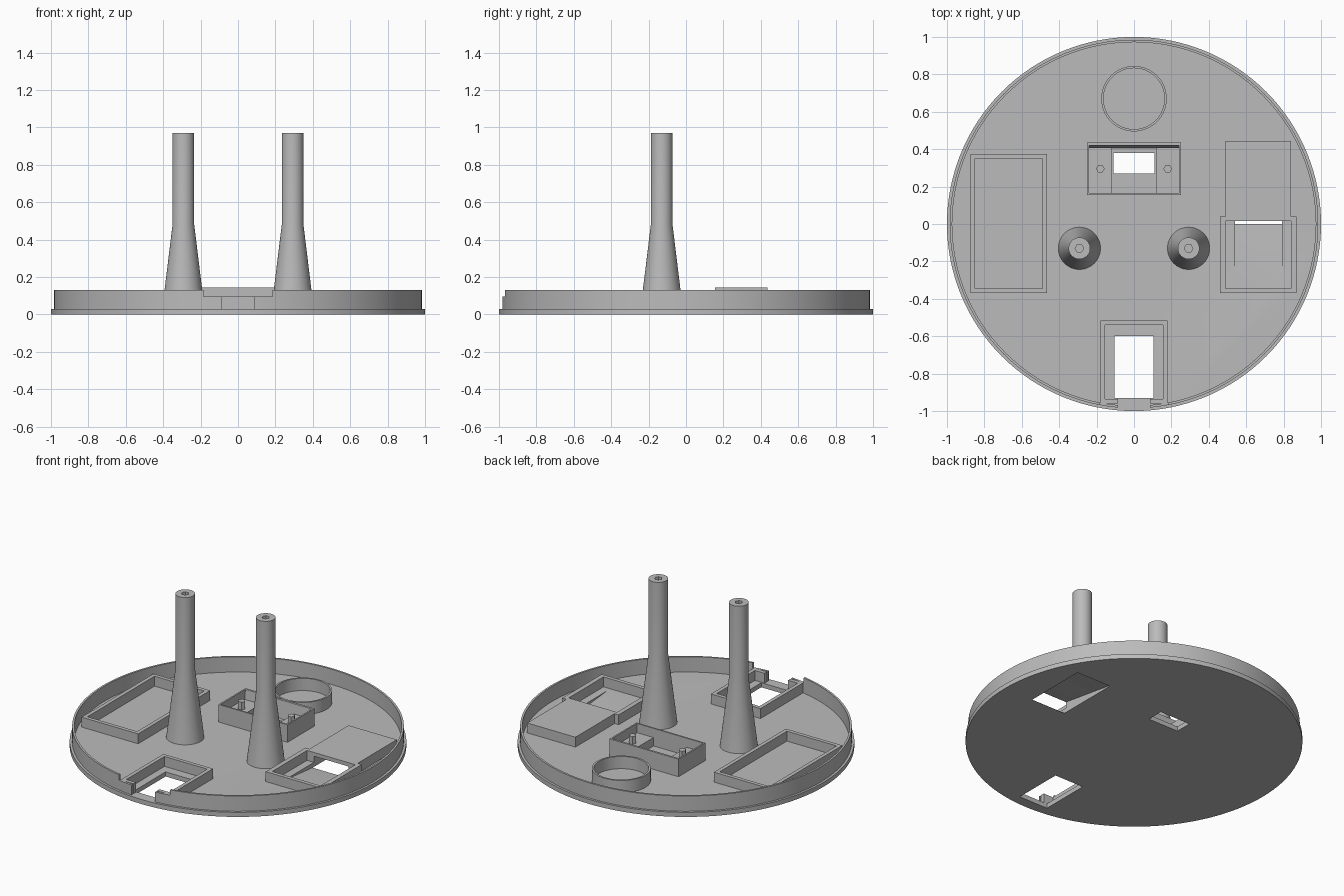
import bpy, bmesh, math

old = bpy.data.objects.get("Cube")
if old:
    bpy.data.objects.remove(old, do_unlink=True)

grey = bpy.data.materials.new("plain grey")
grey.use_nodes = True
colour = (0.5, 0.5, 0.5, 1)
grey.diffuse_color = colour
grey.node_tree.nodes["Principled BSDF"].inputs["Base Color"].default_value = colour

FLOOR, WALL_TOP, BOX_TOP, RIM_TOP = 0.03, 0.095, 0.145, 0.13


def finish(name, bm):
    bmesh.ops.recalc_face_normals(bm, faces=bm.faces[:])
    mesh = bpy.data.meshes.new(name)
    bm.to_mesh(mesh)
    bm.free()
    mesh.materials.append(grey)
    obj = bpy.data.objects.new(name, mesh)
    bpy.context.collection.objects.link(obj)
    return obj


def rect(x0, x1, y0, y1):
    return [(x0, y0), (x1, y0), (x1, y1), (x0, y1)]


def circle(r, n, cx=0, cy=0):
    return [(cx + r * math.cos(math.tau * i / n), cy + r * math.sin(math.tau * i / n)) for i in range(n)]


def loft(name, loops, closed=False):
    """Skin a row of equal loops; join the ends or cap them."""
    bm = bmesh.new()
    rings = [[bm.verts.new(p) for p in loop] for loop in loops]
    pairs = list(zip(rings, rings[1:]))
    if closed:
        pairs.append((rings[-1], rings[0]))
    else:
        bm.faces.new(rings[0])
        bm.faces.new(rings[-1])
    for a, b in pairs:
        for i in range(len(a)):
            j = (i + 1) % len(a)
            bm.faces.new((a[i], a[j], b[j], b[i]))
    return finish(name, bm)


def at(points, z):
    return [(x, y, z) for x, y in points]


def solid(name, points, z0, z1):
    return loft(name, [at(points, z0), at(points, z1)])


def frame(name, outer, inner, z0, z1):
    return loft(name, [at(outer, z0), at(outer, z1), at(inner, z1), at(inner, z0)], closed=True)


def side_prism(name, profile, x0, x1):
    """Extrude a y-z profile along x."""
    return loft(name, [[(x, y, z) for y, z in profile] for x in (x0, x1)])


def cut(targets, cutter):
    for obj in targets:
        mod = obj.modifiers.new("cut", "BOOLEAN")
        mod.operation, mod.solver, mod.object = "DIFFERENCE", "EXACT", cutter
        bpy.context.view_layer.objects.active = obj
        bpy.ops.object.modifier_apply(modifier=mod.name)
    bpy.data.objects.remove(cutter, do_unlink=True)


# Round base and its rim
base = solid("base_plate", circle(1, 128), 0, FLOOR)
rim = frame("rim", circle(0.985, 128), circle(0.972, 128), FLOOR, RIM_TOP)

# Long closed tray
frame("long_tray", rect(-0.875, -0.465, -0.37, 0.375), rect(-0.85, -0.49, -0.345, 0.35), FLOOR, WALL_TOP)

# Square tray with a covered, sloping chute behind it
tray = frame("chute_tray", rect(0.46, 0.87, -0.37, 0.04), rect(0.49, 0.84, -0.345, 0.015), FLOOR, WALL_TOP)
cover = solid("chute_cover", rect(0.49, 0.84, 0.04, 0.445), FLOOR, WALL_TOP)
chute = [(-0.31, FLOOR), (0, 0.001), (0, -0.05), (0.42, -0.05), (0.42, 0.005), (0.015, 0.07), (-0.31, 0.07)]
for part in (base, tray, cover):
    cut([part], side_prism("chute_cutter", chute, 0.54, 0.79))

# Front bay: frame, floor opening, rim notch and slot
bay = frame("front_bay", rect(-0.18, 0.18, -0.96, -0.515), rect(-0.155, 0.155, -0.935, -0.54), FLOOR, WALL_TOP)
cut([base], solid("bay_cutter", rect(-0.105, 0.105, -0.93, -0.6), -0.1, 0.2))
cut([rim], solid("notch_cutter", rect(-0.185, 0.185, -1.1, -0.9), WALL_TOP, 0.3))
cut([rim, bay], solid("slot_cutter", rect(-0.085, 0.085, -1.1, -0.9), FLOOR - 0.01, 0.3))

# Centre box with sloped back wall, side steps and pegs
frame("centre_box", rect(-0.25, 0.25, 0.155, 0.435), rect(-0.24, 0.24, 0.165, 0.422), FLOOR, BOX_TOP)
side_prism("sloped_back", [(0.43, FLOOR), (0.43, BOX_TOP - 0.001), (0.42, BOX_TOP - 0.001), (0.405, FLOOR)],
           -0.24, 0.24)
cut([base], solid("box_cutter", rect(-0.11, 0.11, 0.27, 0.38), -0.1, 0.2))
for side, label in ((1, "left"), (-1, "right")):
    x0, x1 = sorted((side * 0.12, side * 0.242))
    solid(label + "_step", rect(x0, x1, 0.163, 0.408), FLOOR, 0.085)
    solid(label + "_peg", circle(0.023, 6, side * 0.18, 0.295), 0.08, 0.135)

    # Tapered post with a six-sided socket in its top
    cx, cy = side * 0.292, -0.13
    post = loft(label + "_post", [at(circle(r, 48, cx, cy), z)
                                  for r, z in ((0.113, FLOOR), (0.058, 0.48), (0.058, 0.97))])
    cut([post], solid("socket_cutter", circle(0.023, 6, cx, cy), 0.6, 1.1))

# Ring at the back
frame("back_ring", circle(0.175, 64, 0, 0.67), circle(0.163, 64, 0, 0.67), FLOOR, 0.11)

# Smooth the round parts, keep the edges sharp
bpy.ops.object.select_all(action="DESELECT")
for obj in bpy.context.collection.objects:
    if obj.type == "MESH" and grey.name in obj.data.materials:
        obj.select_set(True)
        bpy.context.view_layer.objects.active = obj
bpy.ops.object.shade_smooth_by_angle(angle=math.radians(30))
